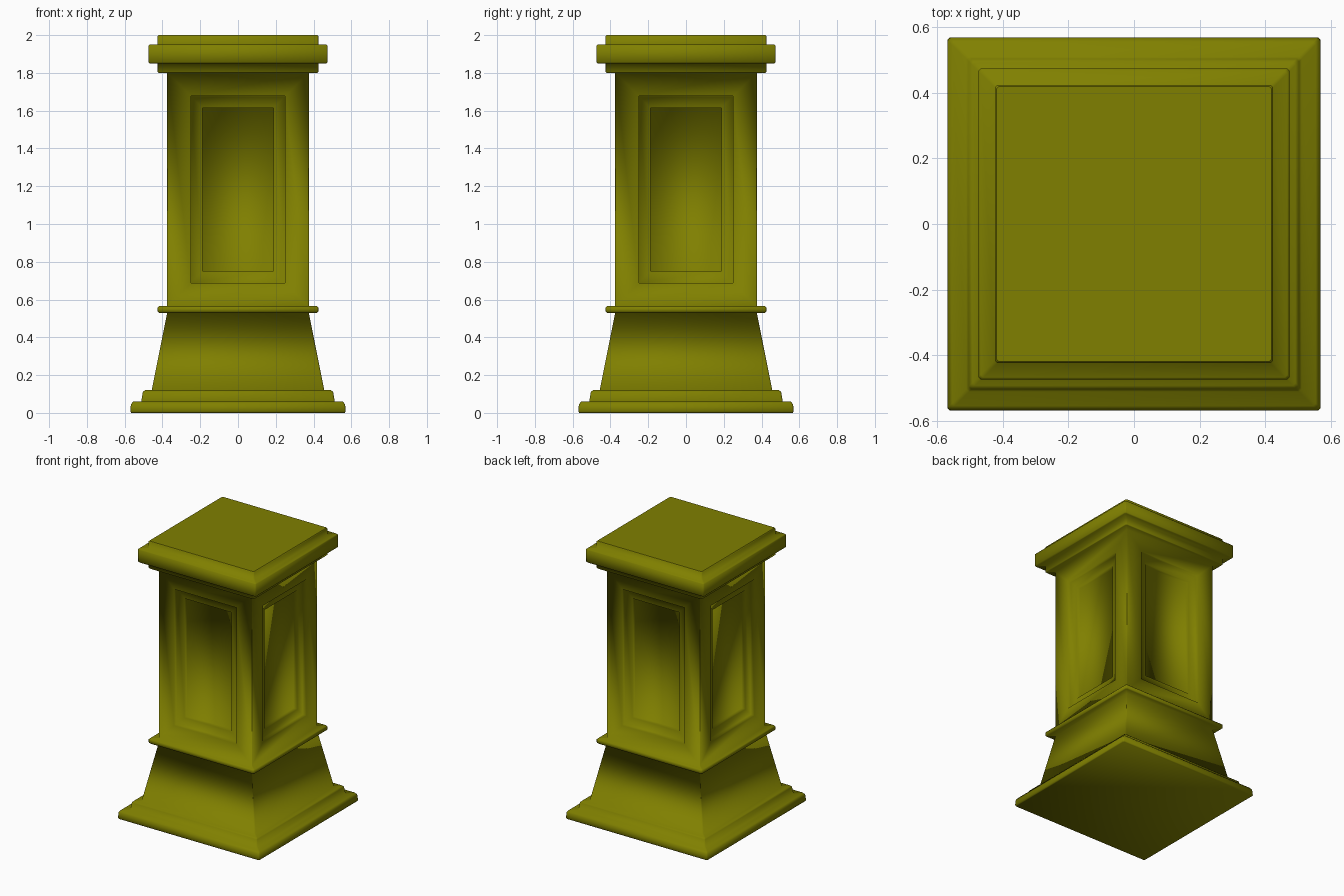
import bpy, bmesh

if "Cube" in bpy.data.objects:
    bpy.data.objects.remove(bpy.data.objects["Cube"])

olive = bpy.data.materials.new("olive")
olive.diffuse_color = (0.215, 0.215, 0.0, 1)
olive.use_nodes = True
olive.node_tree.nodes["Principled BSDF"].inputs["Base Color"].default_value = olive.diffuse_color

SHAFT = 0.375
# Half width and height of each square ring, from the ground to the top
PROFILE = [
    (0.565, 0.0), (0.57, 0.008), (0.567, 0.045), (0.555, 0.06),    # plinth
    (0.512, 0.06), (0.504, 0.11), (0.493, 0.12),                   # step
    (0.457, 0.12), (SHAFT, 0.53),                                  # flare
    (0.418, 0.53), (0.425, 0.537), (0.425, 0.558), (0.418, 0.565),  # ring
    (SHAFT, 0.565), (SHAFT, 1.80),                                 # shaft
    (0.42, 1.80), (0.425, 1.805), (0.425, 1.85),                   # lower cap
    (0.468, 1.85), (0.475, 1.857), (0.475, 1.943), (0.468, 1.95),  # cap slab
    (0.425, 1.95), (0.425, 1.995), (0.42, 2.0),                    # top cap
]


def square_ring(bm, h, z):
    # Upright corners are slightly chamfered, almost sharp on the shaft
    c = h - (0.002 if h == SHAFT else 0.008)
    pts = [(c, -h), (h, -c), (h, c), (c, h), (-c, h), (-h, c), (-h, -c), (-c, -h)]
    return [bm.verts.new((x, y, z)) for x, y in pts]


# Pedestal body: stacked rings joined into one closed skin
bm = bmesh.new()
rings = [square_ring(bm, h, z) for h, z in PROFILE]
for low, high in zip(rings, rings[1:]):
    for i in range(8):
        j = (i + 1) % 8
        bm.faces.new((low[i], low[j], high[j], high[i]))
bm.faces.new(rings[0][::-1])
top = bm.faces.new(rings[-1])
bm.normal_update()

# Two-step recessed panel on each side of the shaft
panels = [f for f in bm.faces if abs(f.normal.z) < 0.01 and f.calc_area() > 0.5]
for thickness, depth in [(0.123, 0), (0.001, -0.03), (0.061, 0), (0.001, -0.03)]:
    bmesh.ops.inset_individual(bm, faces=panels, thickness=thickness,
                               depth=depth, use_even_offset=True)
    bm.normal_update()

for f in bm.faces:
    f.smooth = True
top.smooth = False
mesh = bpy.data.meshes.new("pedestal")
bm.to_mesh(mesh)
bm.free()
mesh.materials.append(olive)
obj = bpy.data.objects.new("pedestal", mesh)
bpy.context.collection.objects.link(obj)
